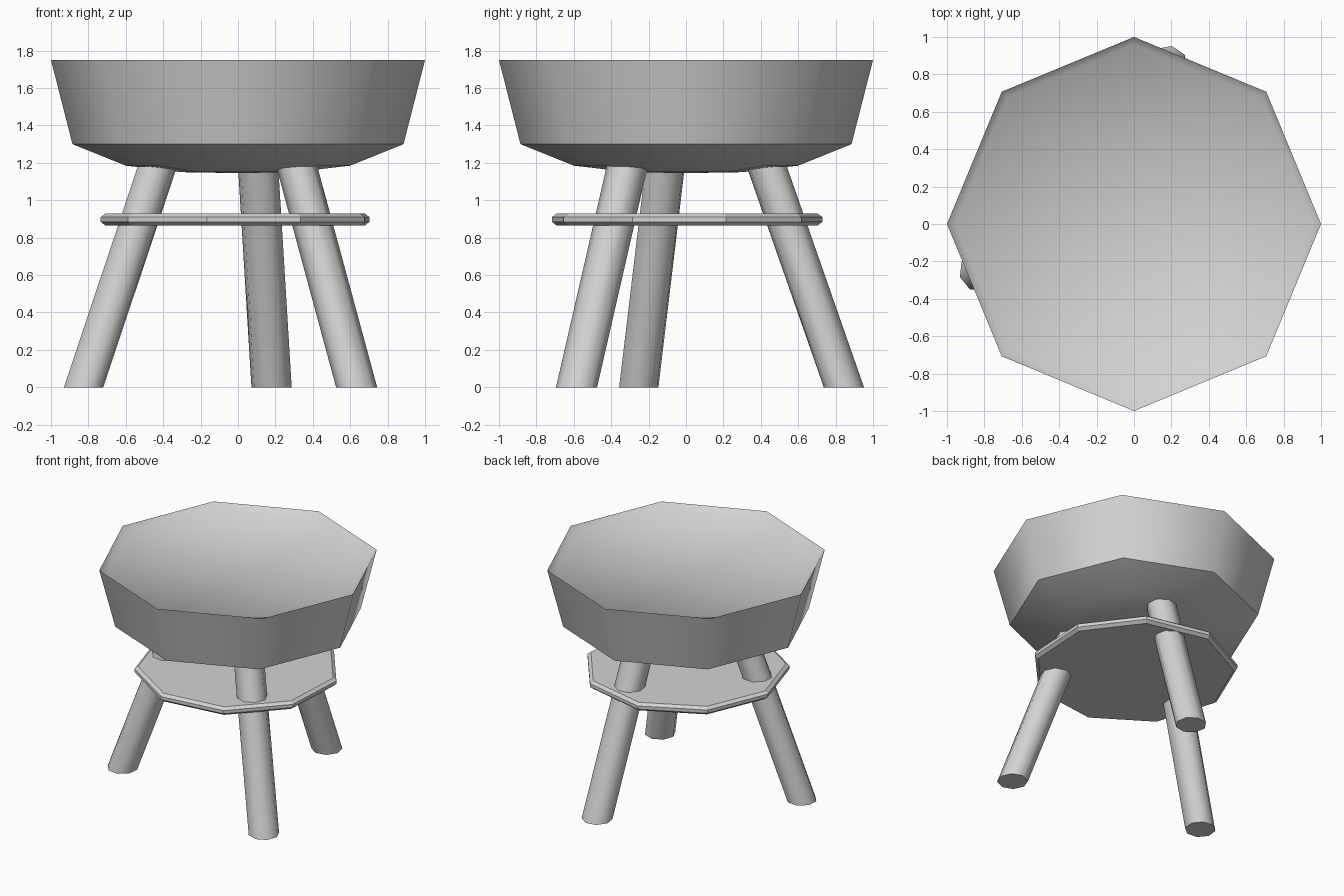
import bpy, bmesh
from math import cos, sin, radians
from mathutils import Vector

cube = bpy.data.objects.get("Cube")
if cube:
    bpy.data.objects.remove(cube)

grey = bpy.data.materials.new("plain grey")
grey.use_nodes = True
colour = (0.65, 0.65, 0.65, 1)
grey.diffuse_color = colour
grey.node_tree.nodes["Principled BSDF"].inputs["Base Color"].default_value = colour


def polar(radius, angle, z):
    a = radians(angle)
    return Vector((radius * cos(a), radius * sin(a), z))


def loft(name, rings, sides, turn, smooth_angle):
    """Skin polygon rings given as (centre, radius); a zero radius makes a point."""
    bm = bmesh.new()
    loops = []
    for centre, radius in rings:
        count = sides if radius else 1
        loops.append([bm.verts.new(centre + polar(radius, turn + k * 360 / sides, 0))
                      for k in range(count)])
    for low, high in zip(loops, loops[1:]):
        for k in range(sides):
            n = (k + 1) % sides
            if len(low) == 1:
                bm.faces.new((low[0], high[n], high[k]))
            elif len(high) == 1:
                bm.faces.new((low[k], low[n], high[0]))
            else:
                bm.faces.new((low[k], low[n], high[n], high[k]))
    for end in (loops[0], loops[-1]):
        if len(end) > 1:
            bm.faces.new(end)
    bmesh.ops.recalc_face_normals(bm, faces=bm.faces)
    mesh = bpy.data.meshes.new(name)
    bm.to_mesh(mesh)
    bm.free()
    mesh.materials.append(grey)
    obj = bpy.data.objects.new(name, mesh)
    bpy.context.collection.objects.link(obj)
    bpy.ops.object.select_all(action="DESELECT")
    obj.select_set(True)
    bpy.context.view_layer.objects.active = obj
    bpy.ops.object.shade_smooth_by_angle(angle=radians(smooth_angle))


def lathe(name, profile, sides, turn, smooth_angle):
    rings = [(Vector((0, 0, z)), r) for r, z in profile]
    loft(name, rings, sides, turn, smooth_angle)


# Seat: tapered sides, shallow underside and a slightly sunken top
lathe("seat", [(0, 1.145), (0.3, 1.15), (0.6, 1.185), (0.885, 1.3), (1, 1.75),
               (0.96, 1.71), (0, 1.71)], 8, 0, 50)

# Shelf: thin nine-sided plate with bevelled edge and flat facets
lathe("shelf", [(0.71, 0.865), (0.735, 0.885), (0.735, 0.91), (0.71, 0.928)], 9, 17, 5)

# Three splayed legs with level ends, each leaning slightly sideways
for side, foot, top in (("back", 78, 76), ("right", 197, 194.5), ("left", 317.3, 315)):
    loft(side + "_leg", [(polar(0.863, foot, 0), 0.11),
                         (polar(0.445, top, 1.18), 0.11)], 8, foot, 50)
